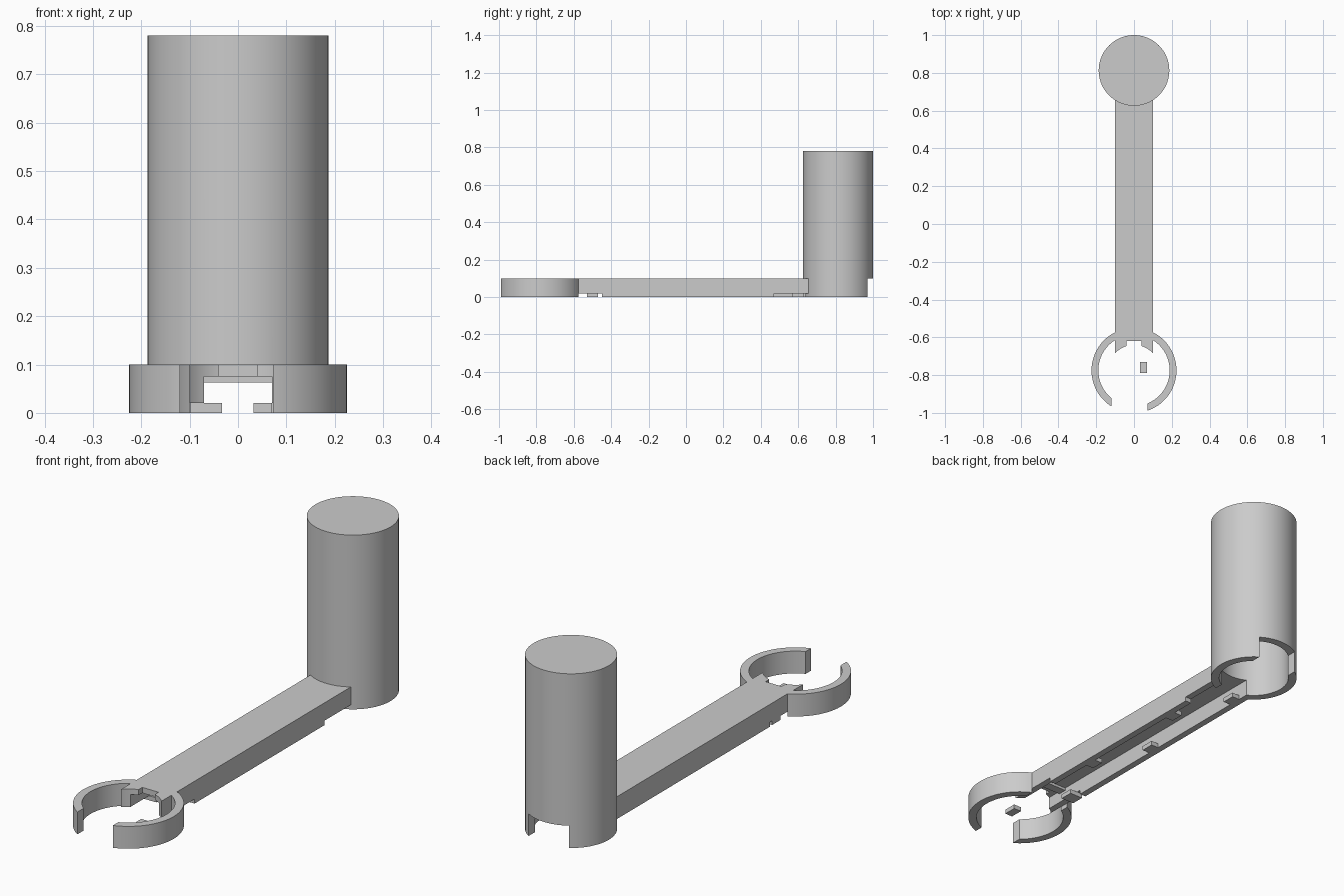
import bpy, bmesh, math
from mathutils import Matrix

if "Cube" in bpy.data.objects:
    bpy.data.objects.remove(bpy.data.objects["Cube"])

grey = bpy.data.materials.new("plain_grey")
grey.diffuse_color = (0.6, 0.6, 0.6, 1)
grey.use_nodes = True
grey.node_tree.nodes["Principled BSDF"].inputs["Base Color"].default_value = grey.diffuse_color


def add(name, bm):
    me = bpy.data.meshes.new(name)
    bm.to_mesh(me)
    bm.free()
    me.materials.append(grey)
    ob = bpy.data.objects.new(name, me)
    bpy.context.collection.objects.link(ob)
    return ob


def box(name, x0, x1, y0, y1, z0, z1):
    bm = bmesh.new()
    m = Matrix.Translation(((x0 + x1) / 2, (y0 + y1) / 2, (z0 + z1) / 2)) \
        @ Matrix.Diagonal((x1 - x0, y1 - y0, z1 - z0, 1))
    bmesh.ops.create_cube(bm, size=1, matrix=m)
    return add(name, bm)


def drum(name, y, r, z0, z1):
    bm = bmesh.new()
    bmesh.ops.create_cone(bm, cap_ends=True, segments=72, radius1=r, radius2=r,
                          depth=z1 - z0,
                          matrix=Matrix.Translation((0, y, (z0 + z1) / 2)))
    return add(name, bm)


def cut(ob, *cutters):
    # subtract each cutter, then remove it
    bpy.ops.object.select_all(action='DESELECT')
    bpy.context.view_layer.objects.active = ob
    ob.select_set(True)
    for c in cutters:
        mod = ob.modifiers.new("cut", 'BOOLEAN')
        mod.operation = 'DIFFERENCE'
        mod.solver = 'EXACT'
        mod.object = c
        bpy.ops.object.modifier_apply(modifier=mod.name)
        bpy.data.objects.remove(c)
    bpy.ops.object.shade_smooth_by_angle(angle=math.radians(30))


CUP_Y, RING_Y = 0.813, -0.775

# hollow upright cup, open underneath, slotted at the back and into the arm
cup = drum("motor_cup", CUP_Y, 0.187, 0, 0.78)
cut(cup,
    drum("c", CUP_Y, 0.151, -0.1, 0.745),
    box("c", -0.1, 0.1, CUP_Y, 1.1, -0.1, 0.1),
    box("c", -0.07, 0.07, 0.5, CUP_Y, -0.1, 0.075))

# arm with a channel below, its tip scooped and notched inside the ring
arm = box("arm", -0.1, 0.1, -0.71, 0.66, 0, 0.1)
cut(arm,
    box("c", -0.07, 0.07, -0.9, 0.9, -0.1, 0.075),
    drum("c", RING_Y, 0.135, -0.1, 0.2),
    box("c", -0.04, 0.04, -0.9, -0.62, -0.1, 0.2),
    box("c", -0.2, 0.2, -0.9, -0.45, -0.1, 0.02),
    box("c", 0.05, 0.2, 0.47, 0.9, -0.1, 0.02))

# open clamp ring
ring = drum("clamp_ring", RING_Y, 0.225, 0, 0.1)
cut(ring,
    drum("c", RING_Y, 0.189, -0.1, 0.2),
    box("c", -0.12, 0.072, -1.2, -0.85, -0.1, 0.2),
    box("c", -0.1, 0.1, -0.7, -0.4, -0.1, 0.02),
    box("c", -0.07, 0.07, -0.7, -0.4, -0.1, 0.075))

# thin cross rib under the arm roof near the ring
box("cross_rib", -0.07, 0.07, -0.59, -0.55, 0.063, 0.076)

# cable retaining tabs, alternating between the two walls
for i, y in enumerate((-0.5, 0.05, 0.6)):
    box(f"left_tab_{i}", -0.098, -0.033, y - 0.03, y + 0.03, 0, 0.02)
for i, y in enumerate((-0.76, -0.21, 0.33)):
    box(f"right_tab_{i}", 0.032, 0.07, y - 0.03, y + 0.03, 0, 0.02)
